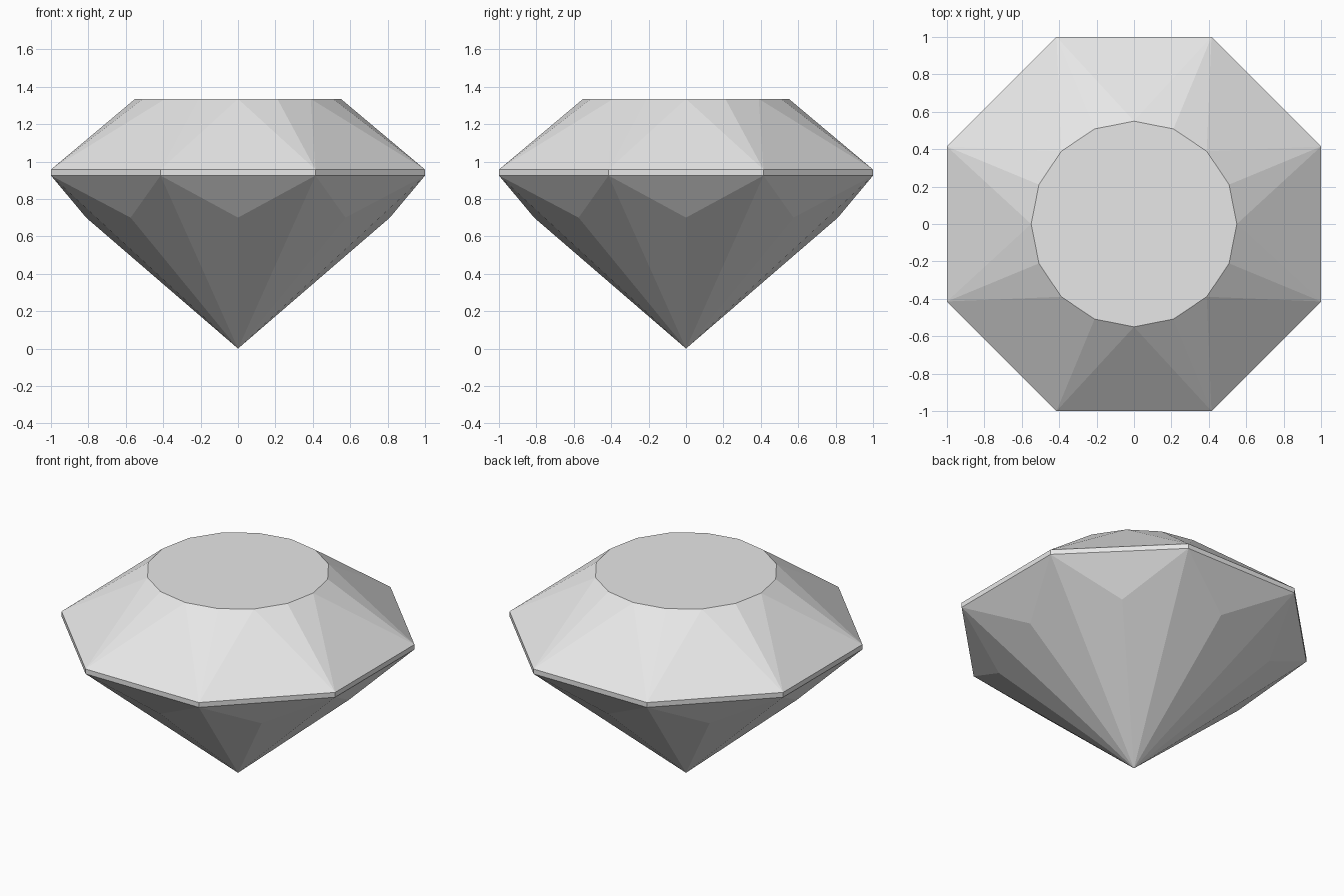
import bpy, bmesh
from math import cos, sin, pi

cube = bpy.data.objects.get("Cube")
if cube:
    bpy.data.objects.remove(cube, do_unlink=True)

SIDES = 8
STEP = pi / SIDES            # half of one girdle side
GIRDLE_R = 1 / cos(STEP)     # flat sides lie at distance 1


def ring(bm, radius, z, count, offset=0.0):
    """Evenly spaced vertices around the z axis."""
    angles = [offset + 2 * pi * i / count for i in range(count)]
    return [bm.verts.new((radius * cos(a), radius * sin(a), z)) for a in angles]


bm = bmesh.new()
table = ring(bm, 0.55, 1.335, SIDES * 2)
girdle_top = ring(bm, GIRDLE_R, 0.957, SIDES, STEP)
girdle_low = ring(bm, GIRDLE_R, 0.925, SIDES, STEP)
pavilion = ring(bm, 0.812, 0.70, SIDES)
tip = bm.verts.new((0, 0, 0))

# Flat table on top
bm.faces.new(table)

for i in range(SIDES):
    j = (i + 1) % SIDES
    t0, t1, t2 = table[2 * i], table[2 * i + 1], table[2 * j]
    # Crown facets
    bm.faces.new((girdle_top[i], t1, t0))
    bm.faces.new((girdle_top[i], t2, t1))
    bm.faces.new((girdle_top[i], girdle_top[j], t2))
    # Girdle band
    bm.faces.new((girdle_low[i], girdle_low[j], girdle_top[j], girdle_top[i]))
    # Pavilion facets
    bm.faces.new((girdle_low[j], girdle_low[i], pavilion[j]))
    bm.faces.new((girdle_low[i], pavilion[i], tip))
    bm.faces.new((girdle_low[i], tip, pavilion[j]))

bmesh.ops.recalc_face_normals(bm, faces=bm.faces[:])
mesh = bpy.data.meshes.new("cut_gem")
bm.to_mesh(mesh)
bm.free()

# Single plain grey
grey = bpy.data.materials.new("light_grey")
grey.use_nodes = True
colour = (0.8, 0.8, 0.8, 1)
grey.diffuse_color = colour
grey.node_tree.nodes["Principled BSDF"].inputs["Base Color"].default_value = colour
mesh.materials.append(grey)

gem = bpy.data.objects.new("cut_gem", mesh)
bpy.context.collection.objects.link(gem)
